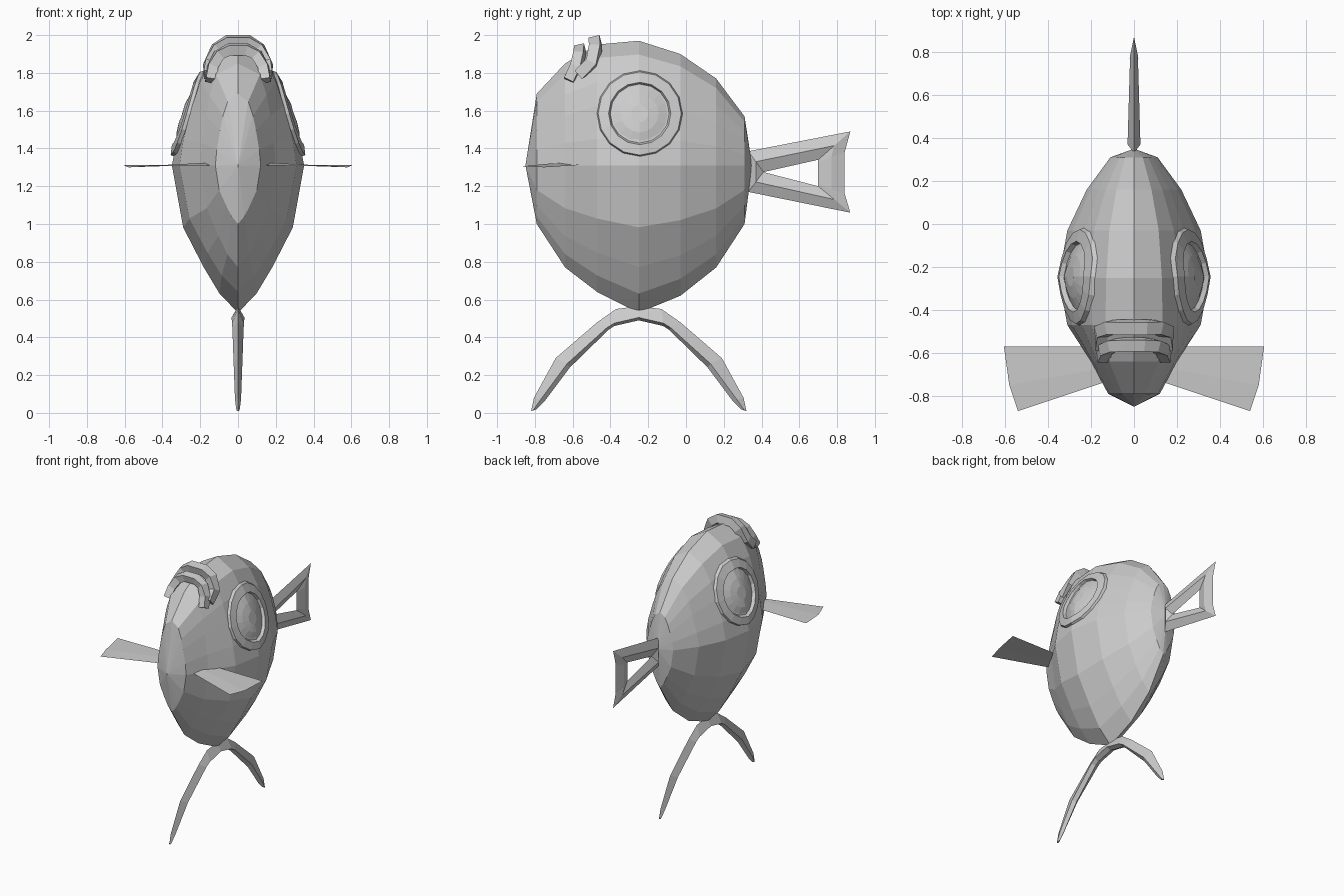
import bpy, bmesh
from math import sin, cos, tau
from mathutils import Vector
from mathutils.bvhtree import BVHTree

cube = bpy.data.objects.get("Cube")
if cube:
    bpy.data.objects.remove(cube, do_unlink=True)

grey = bpy.data.materials.new("plain_grey")
grey.use_nodes = True
grey.diffuse_color = (0.6, 0.6, 0.6, 1)
grey.node_tree.nodes["Principled BSDF"].inputs["Base Color"].default_value = (0.6, 0.6, 0.6, 1)


def finish(name, bm, closed=True):
    if closed:
        bmesh.ops.remove_doubles(bm, verts=bm.verts, dist=0.0005)
        bmesh.ops.recalc_face_normals(bm, faces=bm.faces)
    mesh = bpy.data.meshes.new(name)
    bm.to_mesh(mesh)
    bm.free()
    mesh.materials.append(grey)
    obj = bpy.data.objects.new(name, mesh)
    bpy.context.collection.objects.link(obj)
    return obj


def skin(bm, rows, wrap=True):
    """Join successive rows of points with quads."""
    rows = [[bm.verts.new(p) for p in row] for row in rows]
    for a, b in zip(rows, rows[1:]):
        n = len(a)
        for i in range(n if wrap else n - 1):
            j = (i + 1) % n
            bm.faces.new((a[i], a[j], b[j], b[i]))
    return rows


# Body: lofted rings along y, widest at mid height, keeled below
MID = 1.31
UPPER = [(1, 0), (.92, .22), (.75, .49), (.6, .69), (.37, .89), (0, 1)]
LOWER = [(.83, .42), (.52, .69), (.28, .87), (0, 1)]
STATIONS = [  # y, half width, top, bottom, fullness of the upper half
    (-.79, .12, 1.69, 1.0, .8), (-.64, .2, 1.85, .77, .55),
    (-.47, .31, 1.95, .64, .85), (-.25, .35, 1.97, .53, 1),
    (-.03, .31, 1.9, .62, 1), (.16, .22, 1.77, .77, 1), (.31, .11, 1.57, 1.0, 1)]


def body_ring(y, w, top, bottom, k):
    half = [(w * f ** k, MID + h * (top - MID)) for f, h in reversed(UPPER)]
    half += [(w * f, MID - h * (MID - bottom)) for f, h in LOWER]
    return [(x, y, z) for x, z in half] + [(-x, y, z) for x, z in half[-2:0:-1]]


bm = bmesh.new()
rings = skin(bm, [body_ring(*s) for s in STATIONS])
for ring, y in ((rings[0], -.85), (rings[-1], .35)):
    tip = bm.verts.new((0, y, MID))
    for i, v in enumerate(ring):
        bm.faces.new((v, ring[i - 1], tip))
bmesh.ops.recalc_face_normals(bm, faces=bm.faces)
surface = BVHTree.FromBMesh(bm)
finish("body", bm)

# Eyes: raised rim and domed eyeball draped on the body side
EYE_PROFILE = [(.235, -.02), (.22, .018), (.165, .022), (.155, -.002), (.1, .014), (.045, .02)]
for side, name in ((1, "left_eye"), (-1, "right_eye")):
    bm = bmesh.new()
    rows = []
    for r, lift in EYE_PROFILE:
        row = []
        for i in range(16):
            y, z = -.245 + r * cos(tau * i / 16), 1.585 + r * sin(tau * i / 16)
            hit = surface.ray_cast(Vector((1, y, z)), Vector((-1, 0, 0)))[0]
            row.append((side * (hit.x + lift), y, z))
        rows.append(row)
    rows = skin(bm, rows)
    bm.faces.new(rows[-1])
    bmesh.ops.recalc_face_normals(bm, faces=bm.faces)
    finish(name, bm, closed=False)


# Lips: square bars arched over the muzzle
def lip(name, half, size):
    path = [Vector(p) for p in half]
    path += [Vector((-p.x, p.y, p.z)) for p in reversed(path)]
    bm = bmesh.new()
    rows = []
    for i, p in enumerate(path):
        along = (path[min(i + 1, len(path) - 1)] - path[max(i - 1, 0)]).normalized()
        depth = (Vector((0, 1, .25)) - along * along.dot(Vector((0, 1, .25)))).normalized()
        out = depth.cross(along)
        rows.append([p + size * (a * depth + b * out)
                     for a, b in ((1, 1), (1, -1), (-1, -1), (-1, 1))])
    rows = skin(bm, rows)
    bm.faces.new(rows[0])
    bm.faces.new(rows[-1])
    finish(name, bm)


lip("upper_lip", [(.15, -.57, 1.79), (.15, -.5, 1.85), (.11, -.48, 1.93), (.055, -.48, 1.965)], .03)
lip("lower_lip", [(.145, -.62, 1.76), (.135, -.585, 1.83), (.1, -.565, 1.895), (.045, -.56, 1.925)], .027)

# Tail: ridged frame around a wedge-shaped hole
outer = [(.33, 1.385), (.87, 1.49), (.84, 1.38), (.84, 1.16), (.87, 1.06), (.33, 1.17)]
inner = [(.41, 1.275), (.7, 1.34), (.7, 1.33), (.7, 1.21), (.7, 1.2), (.41, 1.275)]
thick = [.03, .018, .02, .02, .018, .03]
ridge = [((a + c) / 2, (b + d) / 2) for (a, b), (c, d) in zip(outer, inner)]
bm = bmesh.new()
for side in (1, -1):
    skin(bm, [[(0, y, z) for y, z in outer],
              [(side * t, y, z) for t, (y, z) in zip(thick, ridge)],
              [(0, y, z) for y, z in inner]])
finish("tail_fin", bm)

# Lower fin: crescent of ridged bars, symmetric front to back
CRESCENT = [  # outer edge, widest line, inner edge (offset from centre, z), half width
    ((0, .565), (0, .505), (0, .49), .034), ((.12, .55), (.13, .475), (.13, .46), .032),
    ((.22, .48), (.17, .45), (.16, .44), .03), ((.44, .29), (.38, .26), (.365, .24), .023),
    ((.555, .08), (.52, .07), (.5, .06), .016), ((.57, .01), (.56, .012), (.54, .02), .008)]
bm = bmesh.new()
for end in (1, -1):
    rows = skin(bm, [[(x, -.25 + end * p[0], p[1])
                      for x, p in ((0, o), (w, m), (0, i), (-w, m))]
                     for o, m, i, w in CRESCENT])
    bm.faces.new(rows[-1])
finish("lower_fin", bm)

# Side fins: thin folded sheets
for side, name in ((1, "left_side_fin"), (-1, "right_side_fin")):
    bm = bmesh.new()
    skin(bm, [[(side * x, y, z) for x, y, z in row] for row in (
        [(.15, -.57, 1.315), (.605, -.57, 1.312)],
        [(.15, -.67, 1.325), (.58, -.75, 1.3)],
        [(.12, -.73, 1.31), (.54, -.87, 1.305)])], wrap=False)
    bmesh.ops.recalc_face_normals(bm, faces=bm.faces)
    finish(name, bm, closed=False)
